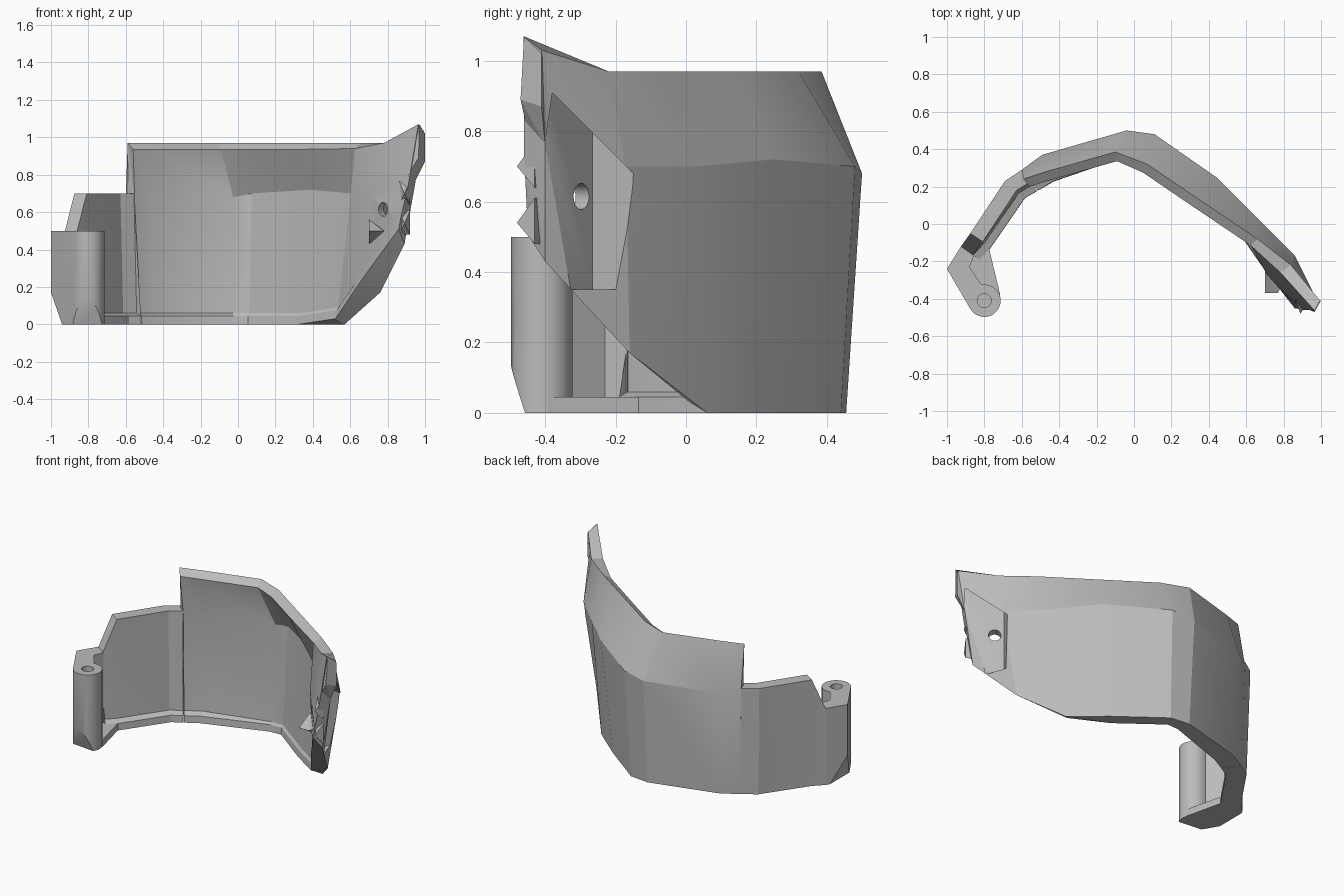
import bpy, bmesh, math
from mathutils import Vector, Matrix

cube = bpy.data.objects.get("Cube")
if cube:
    bpy.data.objects.remove(cube, do_unlink=True)

grey = bpy.data.materials.new("plain grey")
grey.use_nodes = True
colour = (0.5, 0.5, 0.5, 1)
grey.diffuse_color = colour
for node in grey.node_tree.nodes:
    if node.type == 'BSDF_PRINCIPLED':
        node.inputs["Base Color"].default_value = colour


def finish(name, bm):
    bmesh.ops.recalc_face_normals(bm, faces=bm.faces)
    mesh = bpy.data.meshes.new(name)
    bm.to_mesh(mesh)
    bm.free()
    mesh.materials.append(grey)
    obj = bpy.data.objects.new(name, mesh)
    bpy.context.collection.objects.link(obj)
    return obj


def activate(obj):
    bpy.ops.object.select_all(action='DESELECT')
    obj.select_set(True)
    bpy.context.view_layer.objects.active = obj


def cut(obj, cutter):
    cutter.hide_render = True
    mod = obj.modifiers.new("cut", 'BOOLEAN')
    mod.operation = 'DIFFERENCE'
    mod.solver = 'EXACT'
    mod.object = cutter
    activate(obj)
    bpy.ops.object.modifier_apply(modifier=mod.name)
    bpy.data.objects.remove(cutter, do_unlink=True)


def smooth(obj, angle):
    activate(obj)
    bpy.ops.object.shade_smooth_by_angle(angle=math.radians(angle))


def prism_mesh(outline, low, high):
    """Upright prism; high(x, y) gives the height of each top corner."""
    bm = bmesh.new()
    base = [bm.verts.new((x, y, low)) for x, y in outline]
    top = [bm.verts.new((x, y, high(x, y))) for x, y in outline]
    bm.faces.new(base)
    bm.faces.new(top)
    for i in range(len(base)):
        j = (i + 1) % len(base)
        bm.faces.new((base[i], base[j], top[j], top[i]))
    return bm


def rod(name, centre, axis, radius, length):
    bm = bmesh.new()
    turn = Vector((0, 0, 1)).rotation_difference(Vector(axis)).to_matrix().to_4x4()
    bmesh.ops.create_cone(bm, cap_ends=True, segments=24, radius1=radius, radius2=radius,
                          depth=length, matrix=Matrix.Translation(centre) @ turn)
    return finish(name, bm)


def hull(name, points):
    bm = bmesh.new()
    for p in points:
        bm.verts.new(p)
    bmesh.ops.convex_hull(bm, input=bm.verts)
    return finish(name, bm)


def shell(name, stations, thickness, lip, rise, end_dir=None):
    """Loft a wall through (bottom, middle, top) outer points, with a lip inside its foot.

    rise lifts the inner bottom and inner top edges of each station."""
    bm = bmesh.new()
    rings = []
    for i, station in enumerate(stations):
        low, mid, top = (Vector(p) for p in station)
        before = Vector(stations[max(i - 1, 0)][1])
        after = Vector(stations[min(i + 1, len(stations) - 1)][1])
        run = after - before
        inward = Vector((run.y, -run.x, 0)).normalized()
        if end_dir and i == len(stations) - 1:
            inward = Vector(end_dir).normalized()
        t_low, t_mid, t_top = thickness[i]
        up_low, up_top = (Vector((0, 0, r)) for r in rise[i])
        foot = low.lerp(mid, 0.06 / (mid.z - low.z)) + up_low
        ledge = low.lerp(mid, 0.045 / (mid.z - low.z)) + up_low
        ring = [low, mid, top, top + inward * t_top + up_top, mid + inward * t_mid,
                foot + inward * t_low, ledge + inward * (t_low + lip[i]),
                low + inward * (t_low + lip[i]) + up_low]
        rings.append([bm.verts.new(p) for p in ring])
    for a, b in zip(rings, rings[1:]):
        for i in range(len(a)):
            j = (i + 1) % len(a)
            bm.faces.new((a[i], a[j], b[j], b[i]))
    caps = [bm.faces.new(rings[0]), bm.faces.new(rings[-1])]
    bmesh.ops.triangulate(bm, faces=caps)
    return finish(name, bm)


# Low side wall next to the hinge
side = []
for x, y, height, lean in ((-.925, -.12, .5, 0), (-.875, -.05, .7, .01),
                           (-.69, .23, .7, .015), (-.6, .29, .7, .015)):
    side.append(((x + lean, y - lean, 0), (x, y, height * .95), (x, y, height)))
side_wall = shell("side_wall", side, [(.08, .08, .08)] * 4, [.04] * 4, [(0, 0)] * 4)
smooth(side_wall, 20)

# Tall curved wall, leaning inward above its middle line
main = [
    ((-.585, .275, 0), (-.6, .29, .68), (-.59, .24, .97)),
    ((-.47, .34, 0), (-.49, .37, .67), (-.47, .28, .97)),
    ((-.04, .455, 0), (-.04, .5, .68), (-.1, .385, .97)),
    ((.09, .44, 0), (.11, .48, .7), (.07, .32, .97)),
    ((.37, .23, 0), (.44, .25, .72), (.32, .15, .97)),
    ((.57, .06, 0), (.66, .03, .7), (.66, -.08, .97)),
    ((.76, -.16, .17), (.86, -.17, .7), (.84, -.22, .97)),
    ((.89, -.4, .43), (.945, -.4, .74), (.995, -.41, 1.03)),
]
walls = [(.08, .08, .05)] * 3 + [(.07, .08, .05)] * 2
walls += [(.06, .08, .05), (.1, .18, .07), (.06, .07, .06)]
lips = [.04, .04, .01, .01, .01, .01, 0, 0]
rises = [(0, -.035)] * 5 + [(.03, -.03), (.09, 0), (.08, .04)]
main_wall = shell("main_wall", main, walls, lips, rises, (-.5, -.85, 0))

# Slanted recess and bolt hole at the far end
recess = prism_mesh([(.95, -.4), (.765, -.265), (.85, -.13), (1.1, -.2)], .35, lambda x, y: .53 - y)
cut(main_wall, finish("recess_cutter", recess))
cut(main_wall, rod("bolt_cutter", (.8, -.31, .615), (.6, .8, 0), .037, .3))
smooth(main_wall, 20)

# Pointed corner, catch and teeth at the far end
hull("corner_point", [(1, -.41, .87), (1, -.41, 1.02), (.965, -.47, .89), (.97, -.46, 1.07),
                      (.945, -.4, .76), (.91, -.45, .8), (.95, -.4, .98)])
hull("catch", [(.7, -.37, .5), (.77, -.37, .5), (.7, -.25, .56), (.7, -.25, .43), (.8, -.3, .5)])
for height in (.54, .7):
    hull("edge_tooth", [(.89, -.48, height)] + [
        (x, y, height + dz) for x, y in ((.86, -.4), (.92, -.43)) for dz in (-.06, .07)])

# Hinge barrel with its arm
outline = [(-.925, -.12), (-1, -.24)]
for step in range(21):
    angle = math.radians(210 + step * 12.5)
    outline.append((-.8 + .087 * math.cos(angle), -.41 + .087 * math.sin(angle)))
outline += [(-.88, -.23), (-.853, -.168)]
bm = prism_mesh(outline, 0, lambda x, y: .5)
# Chamfers under the barrel and the arm
for point, normal in (((-.8, -.495, .13), (-.1, -.94, -.33)), ((-1, -.24, .17), (-.94, 0, -.33))):
    result = bmesh.ops.bisect_plane(bm, geom=bm.verts[:] + bm.edges[:] + bm.faces[:],
                                    plane_co=point, plane_no=normal, clear_outer=True)
    rim = [e for e in result["geom_cut"] if isinstance(e, bmesh.types.BMEdge)]
    bmesh.ops.holes_fill(bm, edges=rim, sides=0)
hinge = finish("hinge", bm)
cut(hinge, rod("pin_cutter", (-.8, -.41, .5), (0, 0, 1), .037, .6))
smooth(hinge, 30)

# Floor web joining the hinge to the lip
web = [(-.9, -.2), (-.82, -.4), (-.715, -.38), (-.775, -.13), (-.8, -.05)]
finish("hinge_web", prism_mesh(web, 0, lambda x, y: .045))
